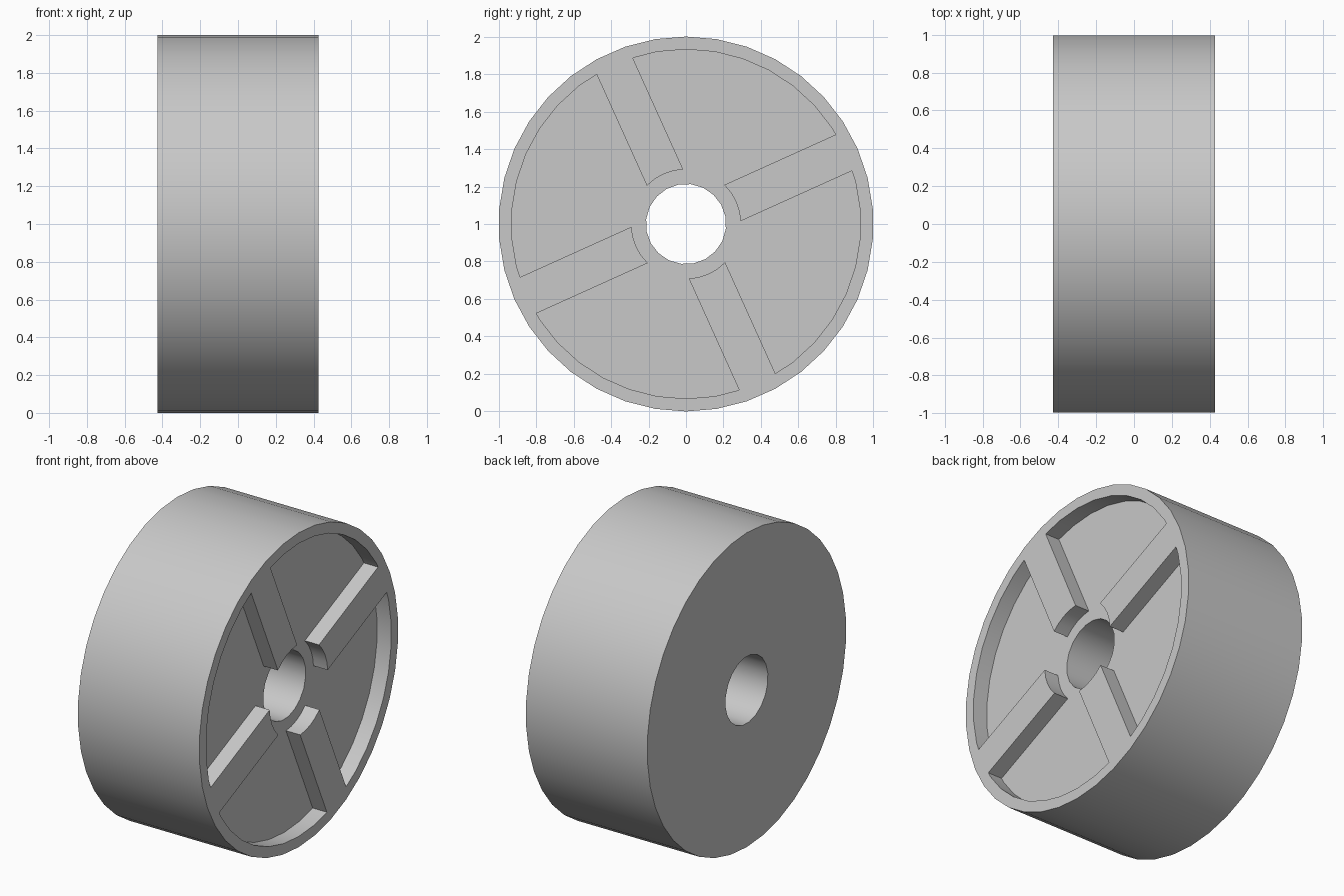
import bpy, bmesh
from math import sin, cos, radians, asin, sqrt

default = bpy.data.objects.get("Cube")
if default:
    bpy.data.objects.remove(default, do_unlink=True)

HALF = 0.427          # half the wheel width
DEPTH = 0.1           # recess depth
RIM_IN, HUB, BORE = 0.932, 0.292, 0.214
SPOKE = 0.106         # half the spoke width
TILT = radians(24.3)

grey = bpy.data.materials.new("plain grey")
grey.use_nodes = True
colour = (0.58, 0.58, 0.58, 1)
grey.diffuse_color = colour
grey.node_tree.nodes["Principled BSDF"].inputs["Base Color"].default_value = colour


def circle(radius, count, start):
    angles = [radians(start + 360 * i / count) for i in range(count)]
    return [(radius * cos(a), radius * sin(a)) for a in angles]


def prism(name, points, x0, x1):
    """Extrude a side-on outline (y, z around the axle) along x."""
    bm = bmesh.new()
    face = bm.faces.new([bm.verts.new((x0, y, z + 1)) for y, z in points])
    out = bmesh.ops.extrude_face_region(bm, geom=[face])
    moved = [v for v in out["geom"] if isinstance(v, bmesh.types.BMVert)]
    bmesh.ops.translate(bm, vec=(x1 - x0, 0, 0), verts=moved)
    bmesh.ops.recalc_face_normals(bm, faces=bm.faces)
    mesh = bpy.data.meshes.new(name)
    bm.to_mesh(mesh)
    bm.free()
    mesh.materials.append(grey)
    obj = bpy.data.objects.new(name, mesh)
    bpy.context.collection.objects.link(obj)
    return obj


def activate(obj):
    bpy.ops.object.select_all(action="DESELECT")
    obj.select_set(True)
    bpy.context.view_layer.objects.active = obj


def cut(target, cutter):
    cutter.hide_render = True
    mod = target.modifiers.new("cut", "BOOLEAN")
    mod.operation, mod.solver, mod.object = "DIFFERENCE", "EXACT", cutter
    activate(target)
    bpy.ops.object.modifier_apply(modifier=mod.name)
    bpy.data.objects.remove(cutter, do_unlink=True)


# Recess cutter with the four spokes left out of it
recess = prism("recess_cutter", circle(RIM_IN, 38, 90), HALF - DEPTH, HALF + 0.1)
spread = asin(SPOKE / HUB)
arc = [(HUB * cos(t), HUB * sin(t)) for t in (spread * (i / 2 - 1) for i in range(5))]
outline = arc + [(1.1, SPOKE), (1.1, -SPOKE)]
for k in range(4):
    a = TILT + radians(90 * k)
    turned = [(u * cos(a) - v * sin(a), u * sin(a) + v * cos(a)) for u, v in outline]
    cut(recess, prism("spoke_cutter", turned, 0, 1))

# Wheel body with its one-sided recess and axle bore
wheel = prism("wheel", circle(1, 38, 90), -HALF, HALF)
cut(wheel, recess)
cut(wheel, prism("bore_cutter", circle(BORE, 20, 83), -1, 1))
activate(wheel)
bpy.ops.object.shade_smooth_by_angle(angle=radians(30))
